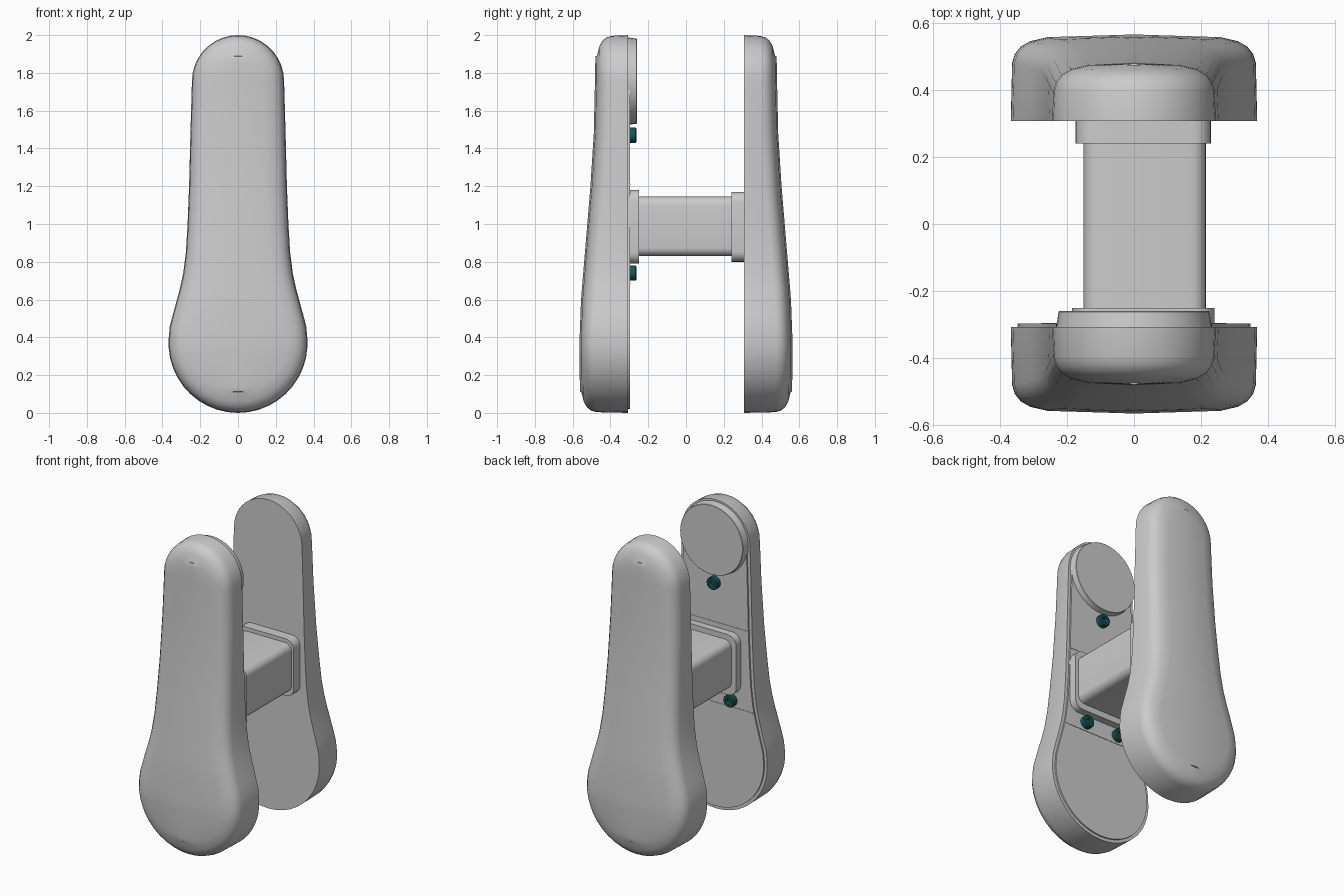
import bpy, bmesh
from math import sin, cos, pi, radians
from mathutils import Vector

if "Cube" in bpy.data.objects:
    bpy.data.objects.remove(bpy.data.objects["Cube"])


def finish(name, bm, smooth=True, mat=None):
    bmesh.ops.recalc_face_normals(bm, faces=bm.faces)
    me = bpy.data.meshes.new(name)
    bm.to_mesh(me)
    bm.free()
    ob = bpy.data.objects.new(name, me)
    bpy.context.collection.objects.link(ob)
    if mat:
        me.materials.append(mat)
    if smooth:
        bpy.ops.object.select_all(action='DESELECT')
        ob.select_set(True)
        bpy.context.view_layer.objects.active = ob
        bpy.ops.object.shade_smooth_by_angle(angle=radians(35))
    return ob


# Right half of the handle outline, bottom to top: round foot, waist, round head
def half_outline():
    pts = [(0.368 * cos(a), 0.368 + 0.368 * sin(a))
           for a in [radians(-90 + i * 95 / 11) for i in range(12)]]
    pts += [(0.361, 0.46), (0.345, 0.52), (0.326, 0.59), (0.307, 0.66), (0.29, 0.74),
            (0.276, 0.85), (0.267, 1.0), (0.259, 1.2), (0.252, 1.48)]
    pts += [(0.244 * cos(a), 1.756 + 0.244 * sin(a))
            for a in [radians(i * 10) for i in range(10)]]
    pts[0], pts[-1] = (0, 0), (0, 2)
    return [Vector(p) for p in pts]


def inset_half(d):
    pts = half_outline()
    out = []
    for i, p in enumerate(pts):
        if i in (0, len(pts) - 1):
            out.append(Vector((0, p.y + (d if i == 0 else -d))))
            continue
        t = (pts[i + 1] - pts[i - 1]).normalized()
        out.append(p + d * Vector((-t.y, t.x)))
    return out


def full(half):
    return half + [Vector((-p.x, p.y)) for p in half[-2:0:-1]]


# Outer depth of the handle along its height
DEPTH = [(0, .56), (.35, .565), (.6, .556), (.9, .531), (1.2, .506),
         (1.45, .489), (1.7, .483), (2, .478)]


def depth(z):
    for (a, ya), (b, yb) in zip(DEPTH, DEPTH[1:]):
        if z <= b:
            return ya + (yb - ya) * (z - a) / (b - a)
    return DEPTH[-1][1]


def handle(name, s):
    bm = bmesh.new()
    rings = [[bm.verts.new((p.x, s * 0.307, p.y)) for p in full(inset_half(0))]]
    for d, drop in [(.004, .085), (.012, .058), (.03, .036), (.058, .02), (.11, .008)]:
        rings.append([bm.verts.new((p.x, s * (depth(max(p.y, 0)) - drop), p.y))
                      for p in full(inset_half(d))])
    n = len(rings[0])
    for a, b in zip(rings, rings[1:]):
        for i in range(n):
            j = (i + 1) % n
            bm.faces.new((a[i], a[j], b[j], b[i]))
    bm.faces.new(rings[0])
    # crowned cap with a spine down the middle
    r, h = rings[-1], n // 2
    spine = [r[0]] + [bm.verts.new((0, s * depth(r[i].co.z), r[i].co.z))
                      for i in range(1, h)] + [r[h]]
    for i in range(h):
        for a, b in ((r[i], r[i + 1]), (r[-i % n], r[-(i + 1) % n])):
            vs = list(dict.fromkeys((a, b, spine[i + 1], spine[i])))
            bm.faces.new(vs)
    return finish(name, bm)


def slab(name, pts, y0, y1, grow=0.0, mat=None):
    bm = bmesh.new()
    a = [bm.verts.new((p[0], y0, p[1])) for p in pts]
    b = [bm.verts.new((p[0], y1, p[1])) for p in pts]
    for i in range(len(pts)):
        j = (i + 1) % len(pts)
        bm.faces.new((a[i], a[j], b[j], b[i]))
    bm.faces.new(a)
    bm.faces.new(b)
    return finish(name, bm, mat=mat)


def rounded(x0, x1, z0, z1, r, seg=5):
    pts = []
    for k, (cx, cz) in enumerate([(x1 - r, z1 - r), (x0 + r, z1 - r),
                                  (x0 + r, z0 + r), (x1 - r, z0 + r)]):
        for i in range(seg + 1):
            a = pi / 2 * (k + i / seg)
            pts.append((cx + r * cos(a), cz + r * sin(a)))
    return pts


def lathe(name, x, z, profile, seg, mat=None):
    # profile of (radius, y), spun about the y direction and capped
    bm = bmesh.new()
    rings = [[bm.verts.new((x + r * cos(2 * pi * i / seg), y, z + r * sin(2 * pi * i / seg)))
              for i in range(seg)] for r, y in profile]
    for a, b in zip(rings, rings[1:]):
        for i in range(seg):
            j = (i + 1) % seg
            bm.faces.new((a[i], a[j], b[j], b[i]))
    bm.faces.new(rings[0])
    bm.faces.new(rings[-1])
    return finish(name, bm, mat=mat)


teal = bpy.data.materials.new("dark_teal")
teal.diffuse_color = (0.01, 0.09, 0.09, 1)
teal.use_nodes = True
teal.node_tree.nodes["Principled BSDF"].inputs["Base Color"].default_value = teal.diffuse_color

# Outer handles
handle("front_handle", -1)
handle("back_handle", 1)

# Mounting plate inside the front handle, with raised seams
slab("mounting_plate", full(inset_half(0.02)), -0.309, -0.297)
for name, z, w in (("upper_seam", 1.21, 0.238), ("lower_seam", 0.69, 0.275)):
    slab(name, [(-w, z - .004), (w, z - .004), (w, z + .004), (-w, z + .004)], -0.299, -0.2945)

# Round boss at the top of the plate
lathe("round_boss", 0, 1.756, [(0.232, -0.31), (0.229, -0.29), (0.225, -0.262), (0.223, -0.26)], 40)

# Square spindle and its collars
slab("spindle", rounded(-0.15, 0.215, 0.83, 1.145, 0.045), -0.30, 0.30)
slab("front_collar", rounded(-0.185, 0.24, 0.79, 1.18, 0.06), -0.30, -0.25)
slab("back_collar", rounded(-0.175, 0.23, 0.80, 1.17, 0.055), 0.24, 0.31)

# Bolts with socketed heads
for i, (x, z) in enumerate([(0, 1.47), (-0.12, 0.74), (0.12, 0.74)]):
    lathe("bolt_%d" % (i + 1), x, z, [(0.04, -0.30), (0.04, -0.268), (0.035, -0.262),
                                      (0.02, -0.262), (0.018, -0.282)], 20, teal)
